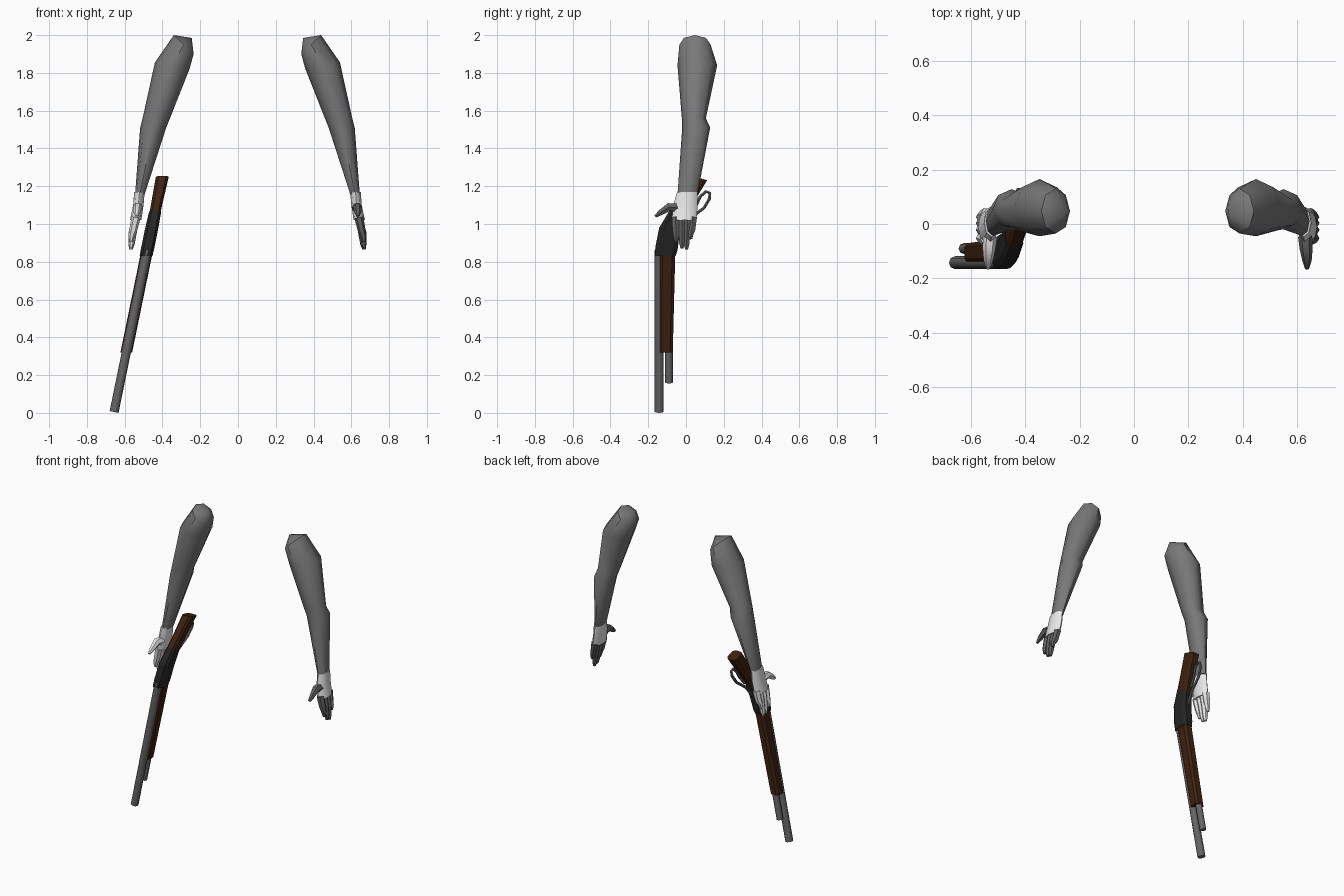
import bpy, bmesh, math
from mathutils import Vector

if "Cube" in bpy.data.objects:
    bpy.data.objects.remove(bpy.data.objects["Cube"])


def material(name, rgb):
    m = bpy.data.materials.new(name)
    m.diffuse_color = (*rgb, 1)
    m.use_nodes = True
    m.node_tree.nodes["Principled BSDF"].inputs["Base Color"].default_value = m.diffuse_color
    return m


SLEEVE = material("sleeve grey", (0.19, 0.19, 0.19))
WHITE = material("glove white", (0.8, 0.8, 0.8))
FINGER = material("finger grey", (0.12, 0.12, 0.12))
WOOD = material("dark wood", (0.050, 0.016, 0.005))
IRON = material("black iron", (0.018, 0.018, 0.019))
STEEL = material("barrel steel", (0.13, 0.13, 0.13))


def loft(name, rings, mat, smooth=35):
    """Skin a list of equal-length point rings and close both ends."""
    bm = bmesh.new()
    vs = [[bm.verts.new(p) for p in r] for r in rings]
    n = len(rings[0])
    for a, b in zip(vs, vs[1:]):
        for i in range(n):
            j = (i + 1) % n
            bm.faces.new((a[i], a[j], b[j], b[i]))
    bm.faces.new(vs[0])
    bm.faces.new(vs[-1])
    bmesh.ops.remove_doubles(bm, verts=bm.verts, dist=1e-5)
    bmesh.ops.recalc_face_normals(bm, faces=bm.faces)
    me = bpy.data.meshes.new(name)
    bm.to_mesh(me)
    bm.free()
    ob = bpy.data.objects.new(name, me)
    bpy.context.collection.objects.link(ob)
    me.materials.append(mat)
    if smooth:
        bpy.ops.object.select_all(action='DESELECT')
        ob.select_set(True)
        bpy.context.view_layer.objects.active = ob
        bpy.ops.object.shade_smooth_by_angle(angle=math.radians(smooth))
    return ob


def ring(x0, x1, y0, y1, z, n=8, tilt=0.0):
    """Flat oval ring from its x and y limits; tilt raises z along x."""
    cx, cy, rx, ry = (x0 + x1) / 2, (y0 + y1) / 2, (x1 - x0) / 2, (y1 - y0) / 2
    out = []
    for i in range(n):
        a = 2 * math.pi * i / n
        out.append((cx + rx * math.cos(a), cy + ry * math.sin(a), z + tilt * math.cos(a)))
    return out


def tube_rings(path, radii, n=6):
    """Rings swept along a path, each perpendicular to the path."""
    pts = [Vector(p) for p in path]
    out = []
    for i, (p, r) in enumerate(zip(pts, radii)):
        d = (pts[min(i + 1, len(pts) - 1)] - pts[max(i - 1, 0)]).normalized()
        u = Vector((1, 0, 0))
        u = (u - d * u.dot(d)).normalized()
        v = d.cross(u)
        out.append([p + u * r * math.cos(2 * math.pi * k / n) + v * r * math.sin(2 * math.pi * k / n)
                    for k in range(n)])
    return out


def arm(side, place, finger_mat):
    """Sleeve, cuff, fingers and thumb; place maps x onto the wanted side."""
    def put(rings):
        return [[(place(p[0]), p[1], p[2]) for p in r] for r in rings]

    # sleeve, from the shoulder tip down to the wrist
    loft(side + "_sleeve", put([
        [(0.345, 0.045, 1.985)] * 8,
        ring(0.335, 0.44, -0.035, 0.13, 1.95, tilt=0.05),
        ring(0.355, 0.54, -0.045, 0.165, 1.84, tilt=0.015),
        ring(0.46, 0.605, -0.022, 0.105, 1.56),
        ring(0.48, 0.618, -0.02, 0.128, 1.51),
        ring(0.595, 0.645, -0.045, 0.06, 1.155)]), SLEEVE, 50)
    # white cuff and back of the hand
    loft(side + "_hand", put([
        ring(0.594, 0.65, -0.047, 0.06, 1.17),
        ring(0.600, 0.655, -0.068, 0.062, 1.10),
        ring(0.612, 0.672, -0.075, 0.055, 1.02)]), WHITE, 50)
    # four fingers: base y, tip y, tip z
    for k, (yb, yt, zt) in enumerate([(-0.055, -0.052, 0.905), (-0.022, -0.022, 0.872),
                                      (0.010, 0.003, 0.865), (0.037, 0.025, 0.92)]):
        ym = (yb + yt) / 2
        loft(f"{side}_finger_{k + 1}", put(tube_rings(
            [(0.640, yb, 1.035), (0.654, ym, 0.97), (0.664, yt, zt + 0.03), (0.667, yt, zt)],
            [0.024, 0.021, 0.017, 0.009])), finger_mat, 50)
    # thumb reaching forward
    loft(side + "_thumb", put(tube_rings(
        [(0.628, -0.045, 1.085), (0.632, -0.09, 1.09), (0.635, -0.135, 1.06), (0.635, -0.163, 1.04)],
        [0.026, 0.024, 0.017, 0.008])), finger_mat, 50)


arm("left", lambda x: x, FINGER)
arm("right", lambda x: 0.1 - x, WHITE)


def gx(z):
    """Centre x of the leaning rifle at height z."""
    return -0.657 + 0.205 * z


def rifle_block(name, sections, mat, bevel=0.6):
    """Eight-sided block; section = front (y, z), back (y, z), half width."""
    rings = []
    for (y0, z0), (y1, z1), w in sections:
        r = []
        for t, s in ((0, -bevel), (0, bevel), (0.2, 1), (0.8, 1),
                     (1, bevel), (1, -bevel), (0.8, -1), (0.2, -1)):
            z = z0 + (z1 - z0) * t
            r.append((gx(z) + s * w, y0 + (y1 - y0) * t, z))
        rings.append(r)
    return loft(name, rings, mat, 0)


# barrel and magazine tube
for name, y, r, z0, z1 in (("barrel", -0.142, 0.024, 0.005, 0.86),
                           ("magazine_tube", -0.09, 0.02, 0.16, 0.36)):
    loft(name, tube_rings([(gx(z0), y, z0), (gx(z1), y, z1)], [r, r], 8), STEEL, 50)

# wooden fore-end
rifle_block("fore_end", [((-0.142, 0.32), (-0.070, 0.32), 0.031),
                         ((-0.142, 0.84), (-0.057, 0.84), 0.031)], WOOD)
# receiver, bending back toward the grip
rifle_block("receiver", [((-0.165, 0.83), (-0.055, 0.83), 0.034),
                         ((-0.162, 0.88), (-0.045, 0.86), 0.035),
                         ((-0.142, 0.98), (-0.035, 0.94), 0.035),
                         ((-0.085, 1.075), (-0.010, 1.035), 0.032)], IRON)
# short stock
rifle_block("stock", [((-0.088, 1.07), (-0.010, 1.03), 0.029),
                      ((-0.045, 1.14), (0.032, 1.10), 0.030),
                      ((0.025, 1.255), (0.112, 1.232), 0.034)], WOOD)
# looped lever behind the grip
loop = [(-0.03, 0.96), (0.01, 1.02), (0.055, 1.055), (0.095, 1.085), (0.125, 1.135),
        (0.125, 1.165), (0.105, 1.172), (0.075, 1.145), (0.055, 1.10), (0.015, 1.05)]
loft("lever", tube_rings([(gx(z), y, z) for y, z in loop], [0.009] * len(loop)), STEEL, 50)
